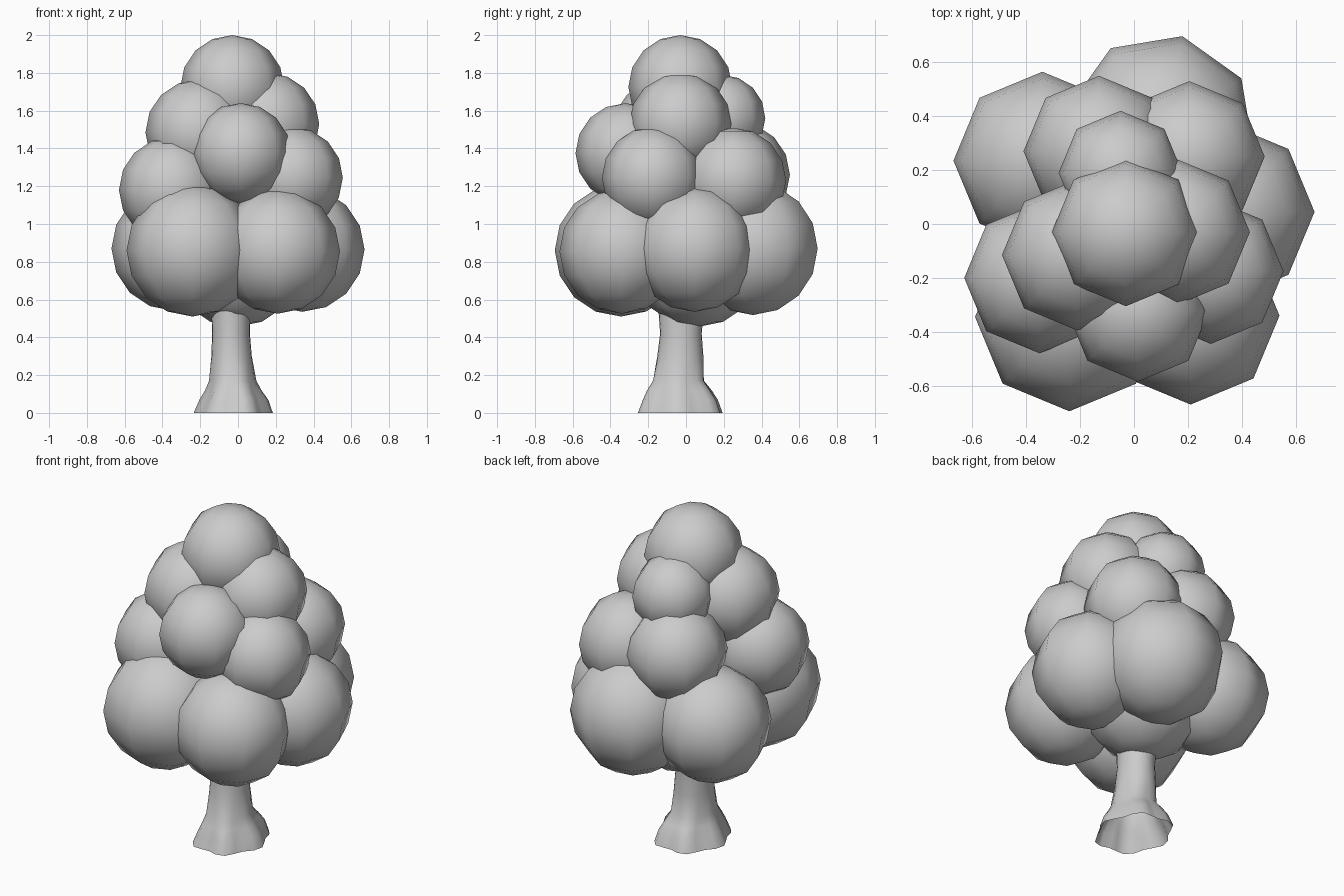
import bpy, bmesh
from math import sin, cos, pi, radians

# Foliage clumps: x, y, z, radius, turn in degrees
CLUMPS = [
    (-0.03, -0.03, 1.725, 0.275, 0),
    (-0.05, 0.19, 1.56, 0.23, 0),
    (0.16, -0.03, 1.53, 0.27, 0),
    (-0.21, -0.115, 1.485, 0.28, 0),
    (0.015, -0.32, 1.375, 0.265, 0),
    (-0.13, 0.27, 1.26, 0.28, 0),
    (0.205, 0.25, 1.23, 0.28, 0),
    (0.285, -0.175, 1.245, 0.27, 0),
    (-0.35, -0.2, 1.18, 0.28, 0),
    (-0.34, 0.235, 0.87, 0.33, 0),
    (0.10, 0.354, 0.87, 0.352, 32),
    (0.34, 0.045, 0.865, 0.33, 0),
    (0.21, -0.34, 0.855, 0.33, 0),
    (-0.24, -0.345, 0.86, 0.35, 0),
    (-0.01, 0.06, 0.81, 0.355, 0),
]

for i, (x, y, z, r, turn) in enumerate(CLUMPS):
    bpy.ops.mesh.primitive_uv_sphere_add(segments=8, ring_count=8, radius=r,
                                         location=(x, y, z), rotation=(0, 0, radians(turn)))
    bpy.context.object.name = f"foliage_clump_{i + 1}"
    bpy.ops.object.shade_smooth()

# Trunk rings: z, centre x, centre y, radius x, radius y, root lobe strength
RINGS = [
    (0.0, -0.025, -0.03, 0.195, 0.225, 0.08),
    (0.07, -0.022, -0.03, 0.168, 0.198, 0.09),
    (0.12, -0.025, -0.035, 0.140, 0.172, 0.07),
    (0.17, -0.028, -0.04, 0.122, 0.138, 0.03),
    (0.30, -0.034, -0.03, 0.107, 0.122, 0.0),
    (0.42, -0.037, -0.027, 0.100, 0.110, 0.0),
    (0.60, -0.037, -0.025, 0.105, 0.125, 0.0),
]
SIDES = 24
bm = bmesh.new()
rows = []
for z, cx, cy, rx, ry, lobe in RINGS:
    row = []
    for k in range(SIDES):
        a = 2 * pi * k / SIDES
        f = 1 + lobe * cos(6 * a + 0.4)
        row.append(bm.verts.new((cx + rx * f * cos(a), cy + ry * f * sin(a), z)))
    rows.append(row)
for lo, hi in zip(rows, rows[1:]):
    for k in range(SIDES):
        n = (k + 1) % SIDES
        bm.faces.new((lo[k], lo[n], hi[n], hi[k]))
mesh = bpy.data.meshes.new("trunk")
bm.to_mesh(mesh)
bm.free()
mesh.shade_smooth()
bpy.context.collection.objects.link(bpy.data.objects.new("trunk", mesh))
